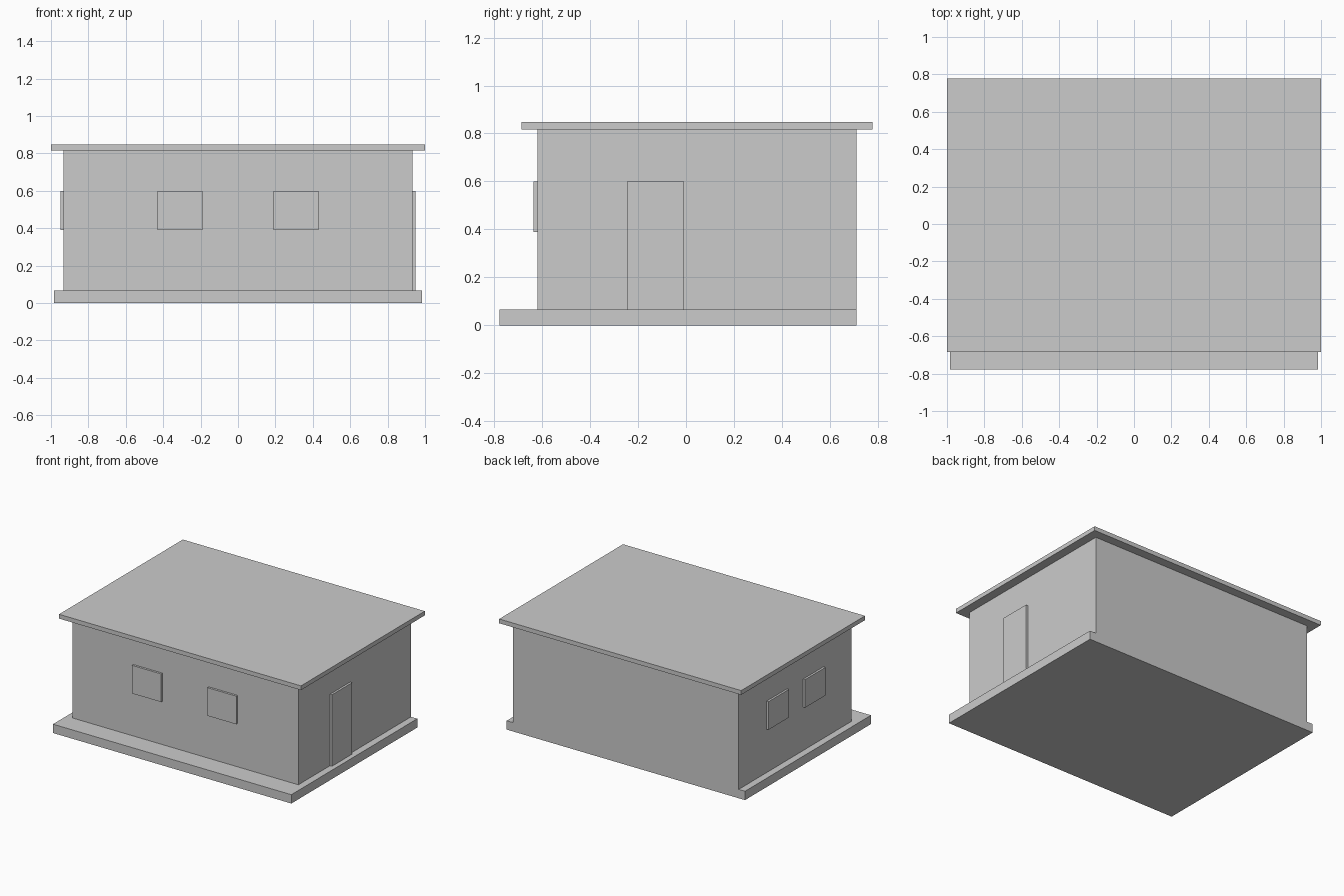
import bpy

if "Cube" in bpy.data.objects:
    bpy.data.objects.remove(bpy.data.objects["Cube"])

# one plain grey for the whole building
grey = bpy.data.materials.new("plain_grey")
grey.diffuse_color = (0.6, 0.6, 0.6, 1)
grey.use_nodes = True
grey.node_tree.nodes["Principled BSDF"].inputs["Base Color"].default_value = grey.diffuse_color


def box(name, x, y, z):
    """Box spanning the given (min, max) ranges."""
    spans = (x, y, z)
    bpy.ops.mesh.primitive_cube_add(size=1, location=[(a + b) / 2 for a, b in spans])
    ob = bpy.context.object
    ob.name = name
    ob.scale = [b - a for a, b in spans]
    bpy.ops.object.transform_apply(location=False, rotation=False, scale=True)
    ob.data.materials.append(grey)
    return ob


WX, WY0, WY1 = 0.933, -0.62, 0.71   # wall extents
T = 0.016                           # how far windows and door stand out
BASE, TOP = 0.066, 0.816

# main volumes
box("foundation", (-0.985, 0.985), (-0.777, WY1), (0, BASE))
box("walls", (-WX, WX), (WY0, WY1), (BASE, TOP))
box("flat_roof", (-1, 1), (-0.685, 0.777), (TOP, 0.848))

# door on the right side
box("door", (WX - 0.01, WX + T), (-0.246, -0.008), (BASE, 0.60))

# windows: a pair on the front and a pair on the left side
for i, s in enumerate((-1, 1), 1):
    cx = s * 0.311
    box(f"front_window_{i}", (cx - 0.12, cx + 0.12), (WY0 - T, WY0 + 0.01), (0.39, 0.60))
    cy = 0.045 + s * 0.216
    box(f"left_window_{i}", (-WX - T, -WX + 0.01), (cy - 0.12, cy + 0.12), (0.39, 0.60))
